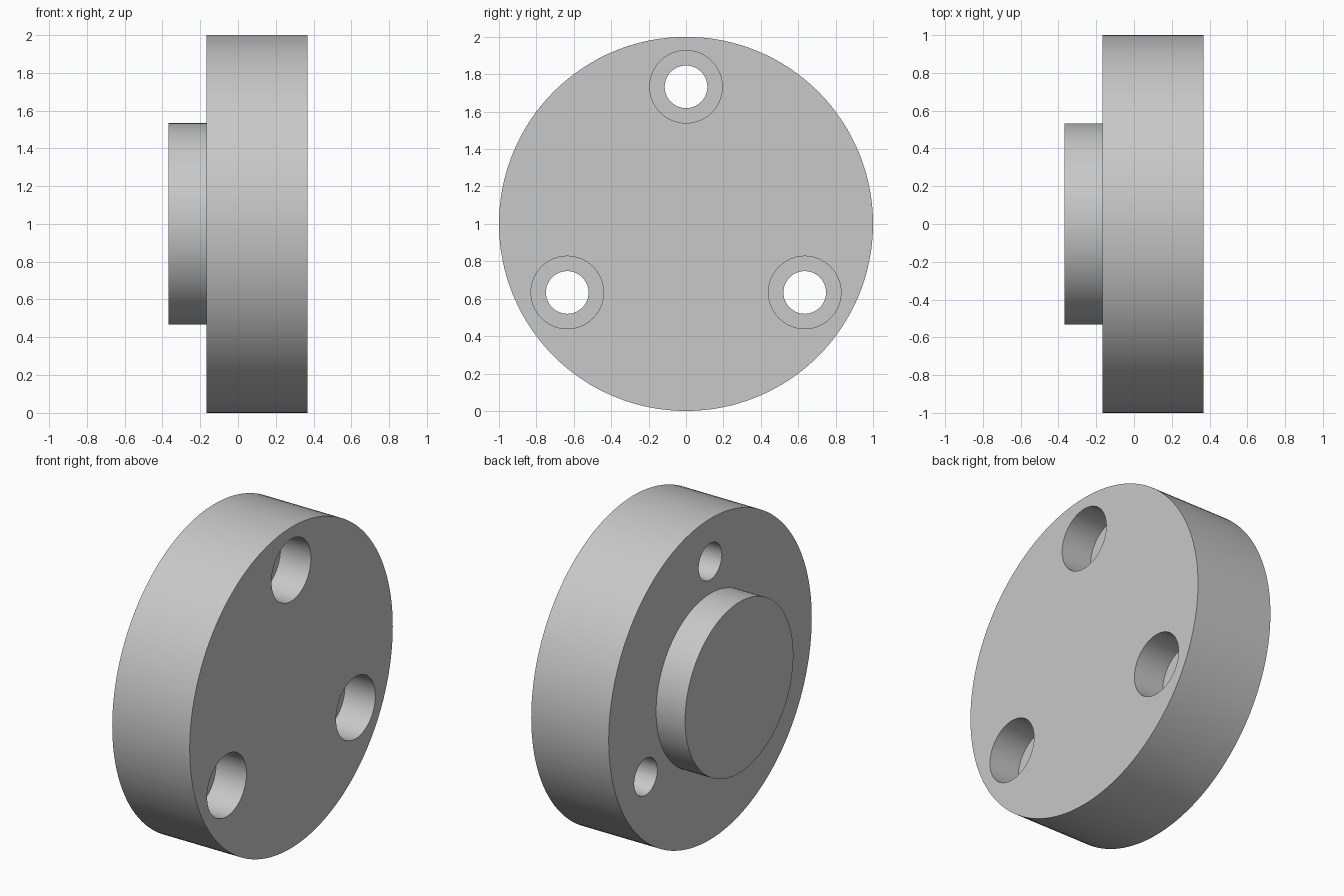
import bpy
import bmesh
from math import cos, sin, tau, pi, radians

if "Cube" in bpy.data.objects:
    bpy.data.objects.remove(bpy.data.objects["Cube"])

# Main sizes
BACK, SHOULDER, FACE = -0.367, -0.167, 0.367
BOSS_R, DISC_R = 0.533, 1.0
BOLT_CIRCLE, HOLE_R, BORE_R, BORE_DEPTH = 0.733, 0.114, 0.194, 0.21

grey = bpy.data.materials.new("plain grey")
grey.use_nodes = True
colour = (0.58, 0.58, 0.58, 1)
grey.diffuse_color = colour
grey.node_tree.nodes["Principled BSDF"].inputs["Base Color"].default_value = colour


def turned(name, profile, segments, y=0, z=0):
    """Solid turned about an axis along x, from (x, radius) pairs."""
    bm = bmesh.new()
    rings = [[bm.verts.new((x, y + r * cos(tau * i / segments),
                            z + r * sin(tau * i / segments)))
              for i in range(segments)] for x, r in profile]
    for a, b in zip(rings, rings[1:]):
        for i in range(segments):
            j = (i + 1) % segments
            bm.faces.new((a[i], a[j], b[j], b[i]))
    bm.faces.new(rings[0])
    bm.faces.new(rings[-1])
    bmesh.ops.recalc_face_normals(bm, faces=bm.faces)
    mesh = bpy.data.meshes.new(name)
    bm.to_mesh(mesh)
    bm.free()
    mesh.materials.append(grey)
    obj = bpy.data.objects.new(name, mesh)
    bpy.context.collection.objects.link(obj)
    return obj


# Disc with a round locating boss on one side
flange = turned("flange", [(BACK, BOSS_R), (SHOULDER, BOSS_R),
                           (SHOULDER, DISC_R), (FACE, DISC_R)], 128)
flange.location.z = DISC_R
bpy.context.view_layer.objects.active = flange
flange.select_set(True)

# Three counterbored bolt holes, the first at the top
floor = FACE - BORE_DEPTH
for k in range(3):
    angle = pi / 2 + k * tau / 3
    cutter = turned("bolt_hole_cutter",
                    [(SHOULDER - 0.1, HOLE_R), (floor, HOLE_R),
                     (floor, BORE_R), (FACE + 0.1, BORE_R)], 64,
                    BOLT_CIRCLE * cos(angle), DISC_R + BOLT_CIRCLE * sin(angle))
    cutter.hide_render = True
    cut = flange.modifiers.new("bolt_hole", "BOOLEAN")
    cut.operation = "DIFFERENCE"
    cut.solver = "EXACT"
    cut.object = cutter
    bpy.ops.object.modifier_apply(modifier=cut.name)
    bpy.data.objects.remove(cutter)

bpy.ops.object.shade_smooth_by_angle(angle=radians(30))
